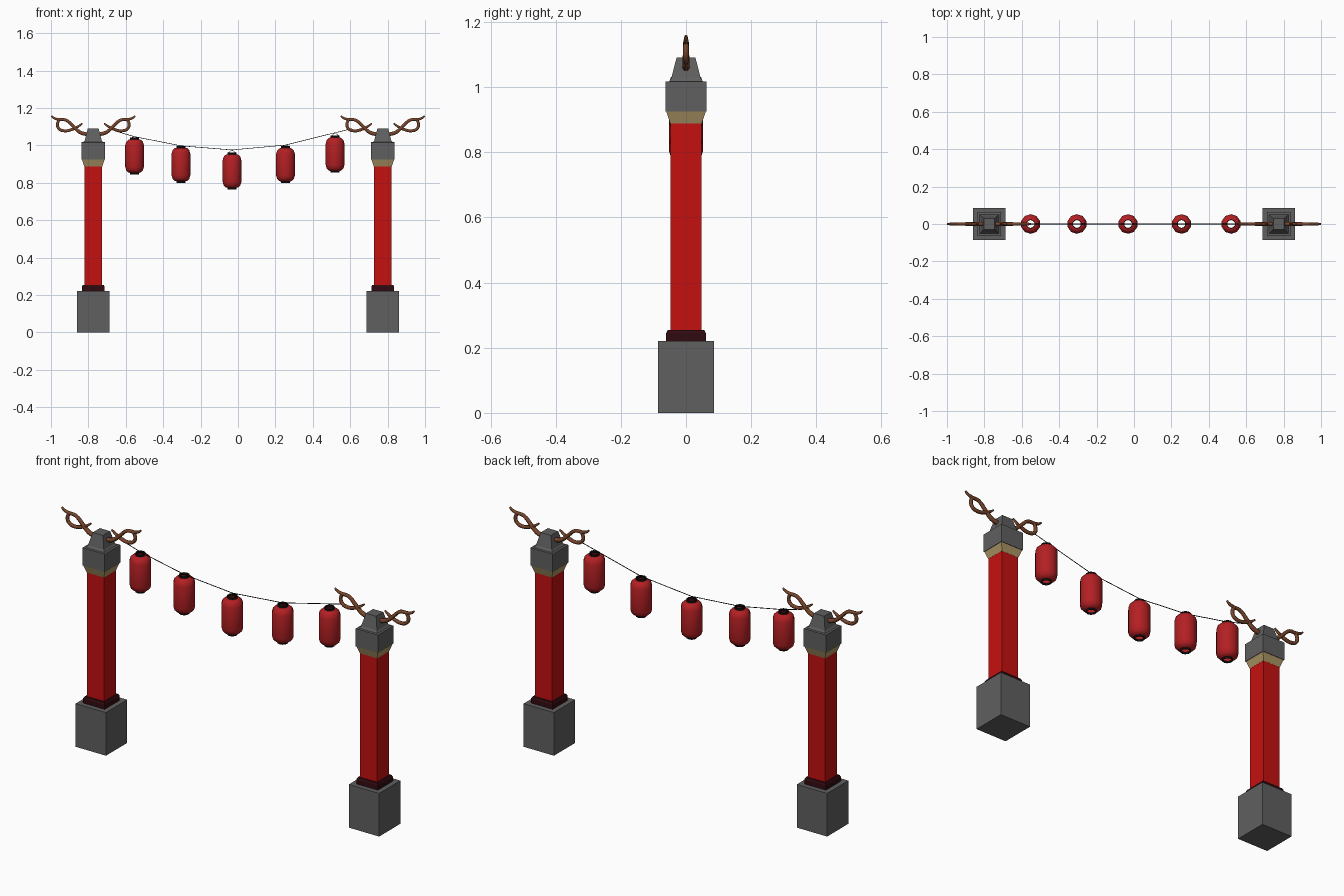
import bpy, bmesh, math
from mathutils import Vector

if "Cube" in bpy.data.objects:
    bpy.data.objects.remove(bpy.data.objects["Cube"])


def mat(name, rgb):
    m = bpy.data.materials.new(name)
    m.diffuse_color = (*rgb, 1)
    m.use_nodes = True
    m.node_tree.nodes["Principled BSDF"].inputs["Base Color"].default_value = m.diffuse_color
    return m


STONE = mat("grey stone", (0.115, 0.115, 0.115))
RED = mat("post red", (0.56, 0.005, 0.005))
MAROON = mat("dark maroon", (0.03, 0.003, 0.005))
GOLD = mat("pale gold", (0.41, 0.30, 0.13))
PAPER = mat("lantern red", (0.45, 0.014, 0.017))
BLACK = mat("black", (0.006, 0.006, 0.006))
BROWN = mat("branch brown", (0.19, 0.06, 0.024))


def loft(name, profile, n, material, x=0, z0=0, capped=True, smooth=False):
    """Stack n-sided rings from a (radius, z) profile; n = 4 gives square sections."""
    bm = bmesh.new()
    k = 1 / math.cos(math.pi / 4) if n == 4 else 1
    rings = []
    for r, z in profile:
        rings.append([bm.verts.new((r * k * math.cos(a), r * k * math.sin(a), z))
                      for a in ((i + 0.5) * 2 * math.pi / n for i in range(n))])
    for a, b in zip(rings, rings[1:]):
        for i in range(n):
            bm.faces.new((a[i], a[(i + 1) % n], b[(i + 1) % n], b[i]))
    if capped:
        bm.faces.new(rings[0][::-1])
        bm.faces.new(rings[-1])
    for f in bm.faces:
        f.smooth = smooth
    me = bpy.data.meshes.new(name)
    bm.to_mesh(me)
    bm.free()
    me.materials.append(material)
    ob = bpy.data.objects.new(name, me)
    ob.location = (x, 0, z0)
    bpy.context.collection.objects.link(ob)
    return ob


def tube(name, pts, material, radius, kind="NURBS"):
    """Round tube through (x, z, radius factor) points in the y = 0 plane."""
    cu = bpy.data.curves.new(name, "CURVE")
    cu.dimensions = "3D"
    cu.bevel_depth = radius
    cu.bevel_resolution = 1
    cu.use_fill_caps = True
    cu.resolution_u = 4
    sp = cu.splines.new("POLY" if kind == "POLY" else "BEZIER")
    if kind == "POLY":
        sp.points.add(len(pts) - 1)
        for p, (x, z, f) in zip(sp.points, pts):
            p.co, p.radius = (x, 0, z, 1), f
    else:
        sp.bezier_points.add(len(pts) - 1)
        for p, (x, z, f) in zip(sp.bezier_points, pts):
            p.co, p.radius = Vector((x, 0, z)), f
            p.handle_left_type = p.handle_right_type = "AUTO"
    cu.materials.append(material)
    ob = bpy.data.objects.new(name, cu)
    bpy.context.collection.objects.link(ob)
    return ob


# Posts with twisted branches on top
STEM = [(0.025, 1.058, 1.3), (0.07, 1.07, 1.25), (0.105, 1.10, 1.1),
        (0.145, 1.135, 1.0), (0.19, 1.14, 0.9), (0.213, 1.148, 0.75), (0.224, 1.158, 0.5)]
TWIG = [(0.058, 1.118, 0.5), (0.08, 1.102, 0.8), (0.115, 1.085, 1.0), (0.15, 1.078, 1.0),
        (0.182, 1.088, 1.0), (0.192, 1.112, 1.0), (0.182, 1.138, 0.9)]
for side, s in (("left", -1), ("right", 1)):
    x = 0.774 * s
    loft(side + "_base", [(0.086, 0), (0.086, 0.221)], 4, STONE, x)
    loft(side + "_collar", [(0.061, 0.221), (0.061, 0.245), (0.056, 0.254)], 4, MAROON, x)
    loft(side + "_post", [(0.048, 0.25), (0.048, 0.89)], 4, RED, x)
    loft(side + "_gold_band", [(0.0485, 0.888), (0.061, 0.927)], 4, GOLD, x)
    loft(side + "_cap", [(0.063, 0.926), (0.063, 1.017), (0.052, 1.018),
                         (0.045, 1.028), (0.029, 1.091)], 4, STONE, x)
    for end, d in (("outer", s), ("inner", -s)):
        for part, pts in (("stem", STEM), ("twig", TWIG)):
            tube(f"{side}_{end}_{part}", [(x + d * px, pz, f) for px, pz, f in pts],
                 BROWN, 0.009)

# String and lanterns: (x, lantern top, string height)
LANTERNS = [(-0.553, 1.043, 1.047), (-0.305, 0.998, 0.998), (-0.032, 0.963, 0.976),
            (0.254, 0.997, 1.002), (0.519, 1.053, 1.068)]
tube("string", [(-0.66, 1.078, 1)] + [(x, s, 1) for x, _, s in LANTERNS] + [(0.61, 1.09, 1)],
     BLACK, 0.0018, "POLY")
for i, (x, top, s) in enumerate(LANTERNS, 1):
    z0 = top - 0.198
    loft(f"lantern_{i}", [(0.023, 0.008), (0.036, 0.011), (0.047, 0.022), (0.0525, 0.04),
                          (0.0525, 0.156), (0.047, 0.174), (0.036, 0.185), (0.023, 0.188)],
         10, PAPER, x, z0, False, True)
    for end, a, b in (("bottom", 0.0, 0.01), ("top", 0.186, 0.198)):
        loft(f"lantern_{i}_{end}_ring", [(0.021, a), (0.025, a), (0.025, b), (0.021, b), (0.021, a)],
             10, BLACK, x, z0, False)
    # thin wire across the ring and up to the string
    tube(f"lantern_{i}_hook", [(x - 0.022, top - 0.004, 1), (x, max(s, top), 1),
                               (x + 0.022, top - 0.004, 1)], BLACK, 0.0015, "POLY")
